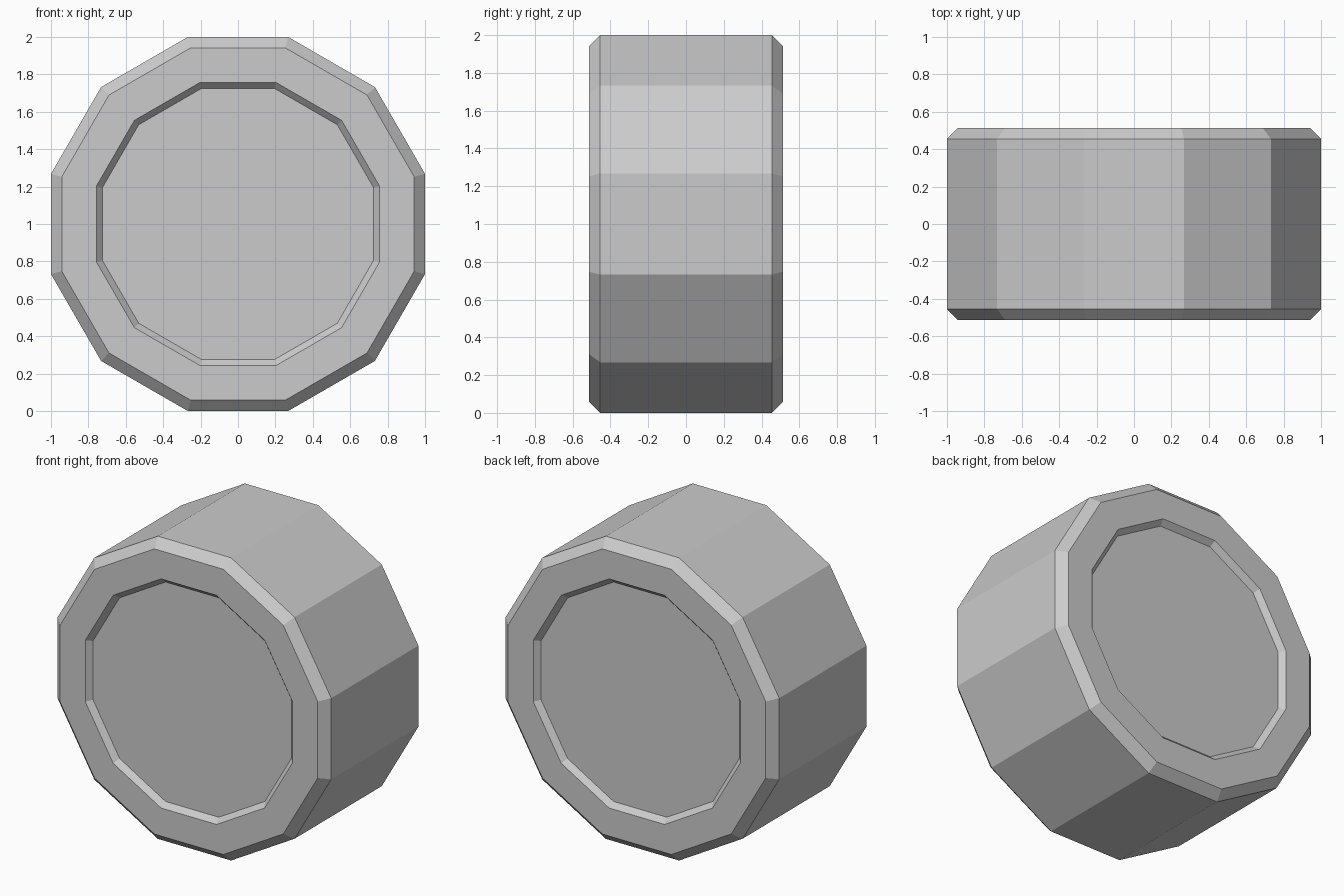
import bpy, bmesh
from math import pi, sin, cos

if "Cube" in bpy.data.objects:
    bpy.data.objects.remove(bpy.data.objects["Cube"])

SIDES = 12

# Half cross-section: (apothem, y) from front recess floor round to back recess floor
front = [(0.725, -0.478), (0.757, -0.513), (0.942, -0.513), (1.0, -0.455)]
profile = front + [(r, -y) for r, y in reversed(front)]

bm = bmesh.new()


def ring(apothem, y):
    r = apothem / cos(pi / SIDES)
    angles = [(i + 0.5) * 2 * pi / SIDES for i in range(SIDES)]
    return [bm.verts.new((r * cos(a), y, 1 + r * sin(a))) for a in angles]


# Tread, chamfers, rims and recess walls
rings = [ring(r, y) for r, y in profile]
for a, b in zip(rings, rings[1:]):
    for i in range(SIDES):
        j = (i + 1) % SIDES
        bm.faces.new((a[i], a[j], b[j], b[i]))

# Recess floors
bm.faces.new(rings[0])
bm.faces.new(rings[-1])
bmesh.ops.recalc_face_normals(bm, faces=bm.faces[:])

mesh = bpy.data.meshes.new("wheel")
bm.to_mesh(mesh)
bm.free()
bpy.context.collection.objects.link(bpy.data.objects.new("wheel", mesh))
